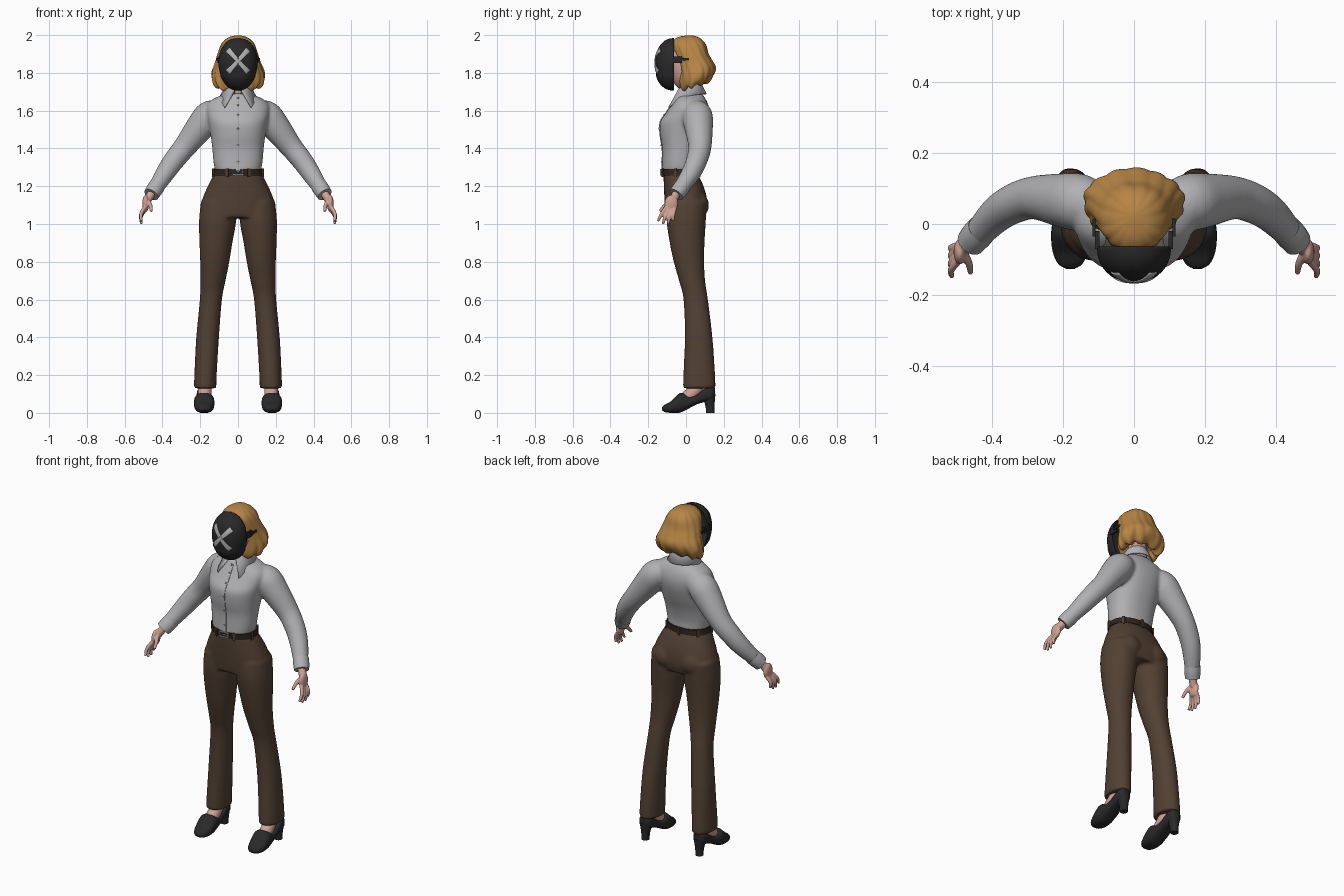
import bpy, bmesh, math
from mathutils import Vector, Matrix

old = bpy.data.objects.get("Cube")
if old:
    bpy.data.objects.remove(old)


def material(name, *rgb):
    m = bpy.data.materials.new(name)
    m.use_nodes = True
    m.diffuse_color = (*rgb, 1)
    bsdf = m.node_tree.nodes["Principled BSDF"]
    bsdf.inputs["Base Color"].default_value = (*rgb, 1)
    bsdf.inputs["Roughness"].default_value = 0.8
    return m


SHIRT = material("shirt grey", 0.44, 0.44, 0.455)
BROWN = material("trouser brown", 0.085, 0.052, 0.033)
BLACK = material("mask and shoe black", 0.022, 0.022, 0.023)
SKIN = material("skin", 0.62, 0.36, 0.30)
HAIR = material("hair blond", 0.47, 0.235, 0.06)
LEATHER = material("belt leather", 0.028, 0.018, 0.014)
METAL = material("buckle and mark grey", 0.45, 0.45, 0.45)


def finish(name, bm, mat, mirror=False, voxel=0, thick=0, angle=40):
    """Turn a bmesh into an object, with optional mirror, fusing and thickness."""
    bmesh.ops.recalc_face_normals(bm, faces=bm.faces)
    me = bpy.data.meshes.new(name)
    bm.to_mesh(me)
    bm.free()
    me.materials.append(mat)
    me.polygons.foreach_set("use_smooth", [True] * len(me.polygons))
    me.set_sharp_from_angle(angle=math.radians(angle))
    ob = bpy.data.objects.new(name, me)
    bpy.context.scene.collection.objects.link(ob)
    if mirror:
        ob.modifiers.new("mirror", 'MIRROR').use_mirror_merge = False
    if thick:
        mod = ob.modifiers.new("thickness", 'SOLIDIFY')
        mod.thickness, mod.offset = thick, 0
    if voxel:
        mod = ob.modifiers.new("fuse", 'REMESH')
        mod.mode, mod.voxel_size, mod.use_smooth_shade = 'VOXEL', voxel, True
        mod = ob.modifiers.new("soften", 'SMOOTH')
        mod.factor, mod.iterations = 0.5, 4
    return ob


def spline(rows, k=4):
    """Catmull-Rom interpolation through rows of numbers."""
    out = []
    for i in range(len(rows) - 1):
        quad = [rows[max(i - 1, 0)], rows[i], rows[i + 1], rows[min(i + 2, len(rows) - 1)]]
        for s in range(k):
            t = s / k
            out.append([b + t * ((c - a) + t * (2 * a - 5 * b + 4 * c - d + t * (3 * (b - c) + d - a))) / 2
                        for a, b, c, d in zip(*quad)])
    return out + [list(rows[-1])]


def skin_rings(bm, rings, closed=True, caps=True):
    vs = [[bm.verts.new(p) for p in r] for r in rings]
    n = len(vs[0])
    for a, b in zip(vs, vs[1:]):
        for j in range(n if closed else n - 1):
            k = (j + 1) % n
            bm.faces.new((a[j], a[k], b[k], b[j]))
    if caps:
        bm.faces.new(vs[0])
        bm.faces.new(vs[-1])


def oval(c, u, v, n=32, p=2.0):
    def power(x):
        return math.copysign(abs(x) ** (2 / p), x)
    return [c + u * power(math.cos(a)) + v * power(math.sin(a))
            for a in (2 * math.pi * j / n for j in range(n))]


def body(bm, rows, p=2.3, k=4):
    """Stack of horizontal ovals: z, x min, x max, y front, y back."""
    skin_rings(bm, [oval(Vector(((x0 + x1) / 2, (y0 + y1) / 2, z)), Vector(((x1 - x0) / 2, 0, 0)),
                         Vector((0, (y1 - y0) / 2, 0)), 40, p) for z, x0, x1, y0, y1 in spline(rows, k)])


def tube(bm, rows, n=20, k=4):
    """Round tube along rows of x, y, z, radius."""
    pts = spline(rows, k)
    rings = []
    for i, q in enumerate(pts):
        t = Vector(pts[min(i + 1, len(pts) - 1)][:3]) - Vector(pts[max(i - 1, 0)][:3])
        u = t.cross(Vector((0, 1, 0.3))).normalized()
        rings.append(oval(Vector(q[:3]), u * q[3], t.normalized().cross(u) * q[3], n))
    skin_rings(bm, rings)


def ball(bm, c, r, n=24):
    bmesh.ops.create_uvsphere(bm, u_segments=n, v_segments=n // 2, radius=1,
                              matrix=Matrix.Translation(c) @ Matrix.Diagonal((*r, 1)))


def box(bm, c, s, turn=0):
    bmesh.ops.create_cube(bm, size=1, matrix=Matrix.Translation(c) @ Matrix.Rotation(turn, 4, 'Z')
                          @ Matrix.Diagonal((*s, 1)))


def wide(rows):
    return [(z, -w, w, f, b) for z, w, f, b in rows]


# Shirt: torso and sleeves fused together
chest = [(1.283, .122, -.128, .06), (1.33, .13, -.126, .06), (1.4, .136, -.126, .075),
         (1.47, .145, -.137, .10), (1.54, .157, -.137, .12), (1.59, .168, -.105, .125),
         (1.63, .165, -.08, .118), (1.66, .135, -.062, .105), (1.69, .07, -.045, .085)]
sleeve = [(.10, .05, 1.59, .065), (.15, .06, 1.573, .08), (.195, .066, 1.52, .077), (.28, .074, 1.41, .061),
          (.34, .056, 1.335, .056), (.385, .027, 1.27, .051), (.43, -.02, 1.2, .042), (.45, -.042, 1.17, .037)]
bm = bmesh.new()
body(bm, wide(chest))
for s in (1, -1):
    tube(bm, [(s * x, y, z, r) for x, y, z, r in sleeve], 28)
finish("shirt", bm, SHIRT, voxel=.009)

bm = bmesh.new()
tube(bm, [(.427, -.015, 1.205, .043), (.442, -.032, 1.182, .044), (.459, -.052, 1.156, .041)], 24)
finish("cuff", bm, SHIRT, mirror=True)

# Button placket and buttons
bm = bmesh.new()
line = [(q[0], q[2]) for q in spline(chest) if q[0] < 1.67]
skin_rings(bm, [[Vector((x, y + d, z)) for x, d in ((-.011, .01), (-.011, -.003), (.011, -.003), (.011, .01))]
                for z, y in line])
finish("button_placket", bm, SHIRT)
bm = bmesh.new()
for z, y in line[4::5]:
    ball(bm, (0, y - .004, z), (.005, .003, .005), 12)
finish("buttons", bm, METAL)

# Folded collar with two points
bm = bmesh.new()
stand, fold, flap = [], [], []
for i in range(33):
    t = i / 16 - 1
    a, b, e = math.radians(165) * t, math.radians(148) * t, t ** 4
    stand.append(Vector((.056 * math.sin(a), .02 + .056 * math.cos(a), 1.67)))
    fold.append(Vector((.062 * math.sin(a), .015 + .062 * math.cos(a), 1.75 - .045 * t * t)))
    r = .087 + .045 * e
    flap.append(Vector((r * math.sin(b), .02 + r * math.cos(b), 1.688 - .073 * e)))
skin_rings(bm, [stand, fold, flap], closed=False, caps=False)
finish("collar", bm, SHIRT, thick=.006)

# Trousers: hips and flared legs fused together
bm = bmesh.new()
body(bm, wide([(1.268, .125, -.118, .058), (1.22, .15, -.118, .085), (1.15, .182, -.115, .108),
               (1.08, .198, -.11, .112), (1.035, .198, -.105, .10)]))
leg = [(1.12, .01, .196, -.10, .11), (1.02, .009, .206, -.103, .105), (.9, .03, .204, -.086, .098),
       (.8, .046, .2, -.065, .096), (.7, .066, .199, -.037, .101), (.6, .085, .202, -.013, .116),
       (.4, .101, .221, -.006, .14), (.2, .113, .231, -.014, .154), (.13, .115, .233, -.016, .156)]
for s in (1, -1):
    body(bm, [(z, s * a, s * b, f, k) for z, a, b, f, k in leg], 2.1)
    ball(bm, (s * .085, .05, 1.1), (.075, .072, .075))
finish("trousers", bm, BROWN, voxel=.009)

# Belt, loops and buckle
bm = bmesh.new()
body(bm, wide([(1.258, .134, -.126, .067), (1.291, .13, -.131, .066)]), k=1)
finish("belt", bm, LEATHER)
bm = bmesh.new()
for a in (25, 75, 130, 180, 230, 285, 335):
    c, s = math.sin(math.radians(a)), -math.cos(math.radians(a))
    box(bm, (.135 * c, -.03 + .101 * s, 1.272), (.014, .012, .046), math.radians(a))
finish("belt_loops", bm, BROWN)
bm = bmesh.new()
for s in (1, -1):
    box(bm, (s * .027, -.134, 1.275), (.006, .008, .034))
    box(bm, (0, -.134, 1.275 + s * .014), (.054, .008, .006))
box(bm, (.01, -.134, 1.275), (.034, .006, .004))
finish("buckle", bm, METAL)

# Hands
bm = bmesh.new()
tube(bm, [(.445, -.038, 1.18, .024), (.465, -.057, 1.15, .022), (.484, -.07, 1.12, .022)])
ball(bm, (.489, -.078, 1.108), (.018, .036, .046))
for y0, y1, z0, z1 in ((-.104, -.148, 1.088, 1.015), (-.09, -.122, 1.08, 1.0),
                       (-.074, -.094, 1.076, 1.0), (-.06, -.066, 1.08, 1.018)):
    tube(bm, [(.494, y0, z0, .011), (.514, (y0 + y1) / 2 - .004, (z0 + z1) / 2, .01), (.511, y1, z1, .007)], 12)
tube(bm, [(.48, -.08, 1.125, .013), (.464, -.11, 1.1, .011), (.459, -.138, 1.068, .008)], 12)
finish("hand", bm, SKIN, mirror=True, voxel=.0038)

# Feet, heeled shoes: sections from toe to heel as y, bottom, top, half width
bm = bmesh.new()
tube(bm, [(.175, .07, .2, .034), (.175, .055, .13, .036), (.177, .01, .085, .036), (.177, -.03, .06, .03)])
finish("foot", bm, SKIN, mirror=True)
bm = bmesh.new()
last = [(-.126, .014, .03, .012), (-.112, .004, .044, .034), (-.08, 0, .062, .049), (-.04, 0, .10, .054),
        (-.015, .008, .105, .053), (.02, .026, .088, .048), (.06, .046, .10, .042), (.1, .058, .13, .04),
        (.135, .066, .14, .036), (.153, .08, .13, .018)]
skin_rings(bm, [oval(Vector((.179, y, (b + t) / 2)), Vector((w, 0, 0)), Vector((0, 0, (t - b) / 2)), 28, 2.5)
                for y, b, t, w in spline(last)])
body(bm, [(0, .158, .2, .106, .15), (.04, .156, .202, .102, .151), (.1, .143, .215, .08, .156)])
finish("shoe", bm, BLACK, mirror=True)

# Head and neck
bm = bmesh.new()
ball(bm, (0, 0, 1.84), (.086, .09, .135), 32)
tube(bm, [(0, .03, 1.62, .055), (0, .02, 1.69, .05), (0, .012, 1.8, .05)])
finish("head_and_neck", bm, SKIN, angle=60)

# Bobbed hair with wavy locks, curling under at the bottom
bm = bmesh.new()
rings = []
for z, w, f, b in spline([(1.999, .008, .01, .03), (1.988, .05, -.045, .068), (1.955, .086, -.078, .103),
                          (1.9, .106, -.064, .12), (1.86, .118, -.05, .142), (1.82, .131, -.04, .155),
                          (1.78, .14, -.037, .153), (1.74, .137, -.036, .14), (1.712, .122, -.03, .122),
                          (1.708, .1, -.015, .10), (1.74, .075, .01, .08)], 3):
    mid = Vector((0, (f + b) / 2, z))
    low = min(1, max(0, (1.86 - z) / .14))
    ring = []
    for j, q in enumerate(oval(mid, Vector((w, 0, 0)), Vector((0, (b - f) / 2, 0)), 96, 2.2)):
        a = 2 * math.pi * j / 96
        lock = abs(math.sin(7 * a + 9 * z)) - .6 + .4 * math.sin(5 * a - 14 * z)
        q = mid + (q - mid) * (1 + (.035 + .025 * low) * lock)
        q.z += low * (.022 * (1 + math.sin(a)) + .008 * math.sin(9 * a))
        ring.append(q)
    rings.append(ring)
skin_rings(bm, rings)
finish("hair", bm, HAIR, angle=50)

# Face mask: front half of a rounded egg with a raised jaw
MASK, POW = Vector((0, -.063, 1.845)), 2.25


def mask_width(z):
    return .101 * (1 - .14 * max(0, (MASK.z - z) / .135))


bm = bmesh.new()
bmesh.ops.create_uvsphere(bm, u_segments=48, v_segments=40, radius=1)
bmesh.ops.delete(bm, geom=[v for v in bm.verts if v.co.y > .01], context='VERTS')
for v in bm.verts:
    d = v.co / sum(abs(c) ** POW for c in v.co) ** (1 / POW)
    z = MASK.z + .136 * d.z
    grow = 1.035 if z < 1.79 else 1
    v.co = (mask_width(z) * d.x * grow, MASK.y + .097 * d.y * grow, z)
finish("mask", bm, BLACK, thick=.006, angle=30)
bm = bmesh.new()
box(bm, (.103, -.045, 1.87), (.012, .05, .034))
box(bm, (.112, -.01, 1.872), (.008, .05, .012))
finish("mask_strap", bm, BLACK, mirror=True)

# Crossed mark laid on the mask
bm = bmesh.new()
for s in (1, -1):
    rows = []
    for i in range(21):
        t = i / 10 - 1
        half = .011 + .005 * t * t
        row = []
        for k in (-1, -.5, 0, .5, 1):
            x, z = s * (.054 * t - half * .72 * k), 1.863 + .06 * t + half * .68 * k
            rest = 1 - abs(x / mask_width(z)) ** POW - abs((z - MASK.z) / .136) ** POW
            row.append(Vector((x, MASK.y - .097 * max(rest, 0) ** (1 / POW) - .005, z)))
        rows.append(row)
    skin_rings(bm, rows, closed=False, caps=False)
finish("mask_cross", bm, METAL, thick=.004)
